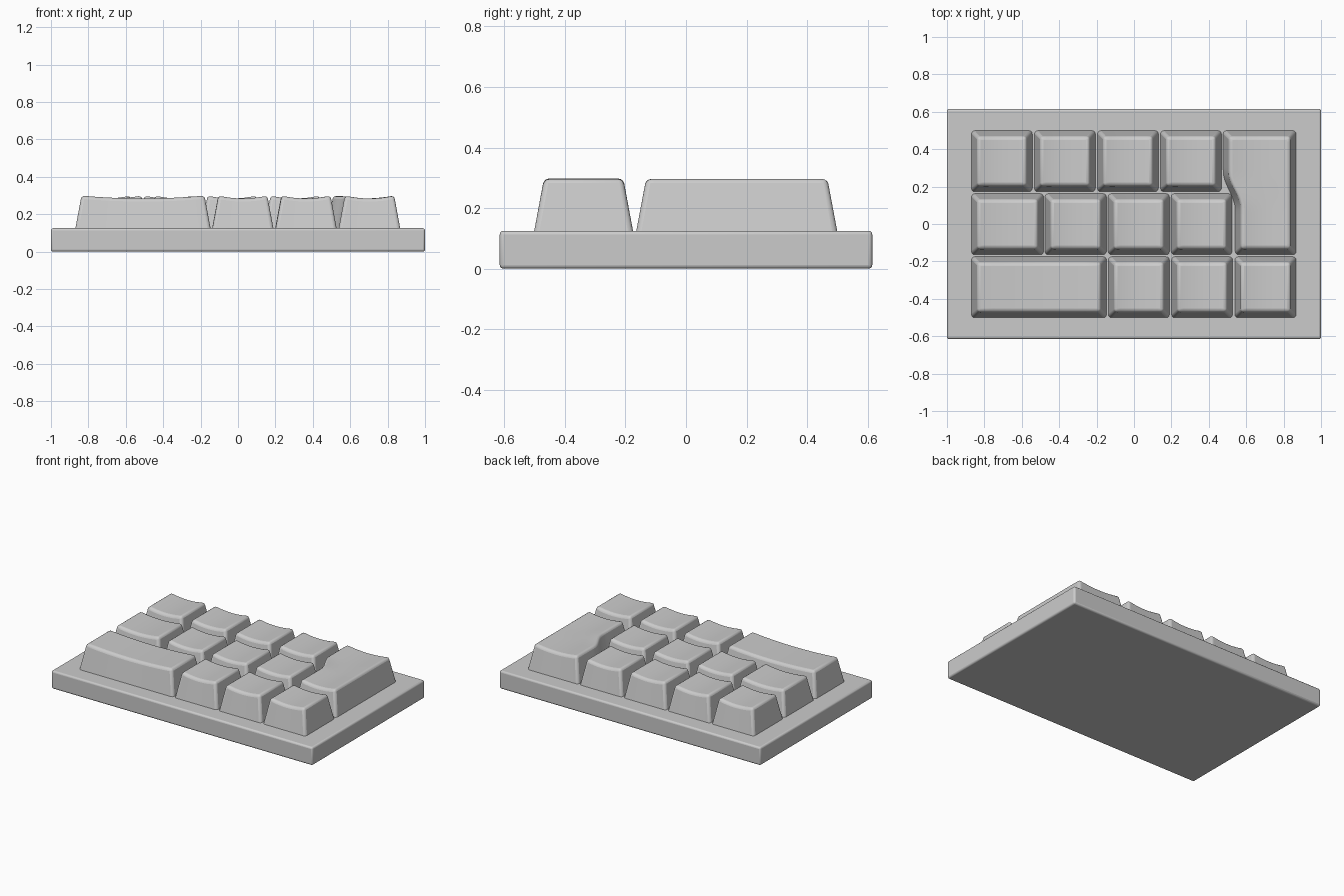
import bpy, bmesh

if "Cube" in bpy.data.objects:
    bpy.data.objects.remove(bpy.data.objects["Cube"])

BASE_Z, TOP_Z, INSET, DISH = 0.12, 0.299, 0.033, 0.015


def finish(name, bm, width, segments):
    bmesh.ops.recalc_face_normals(bm, faces=bm.faces)
    mesh = bpy.data.meshes.new(name)
    bm.to_mesh(mesh)
    bm.free()
    ob = bpy.data.objects.new(name, mesh)
    bpy.context.collection.objects.link(ob)
    bev = ob.modifiers.new("rounded_edges", 'BEVEL')
    bev.width, bev.segments = width, segments
    bev.limit_method = 'ANGLE'
    bev.angle_limit = 0.7
    bpy.ops.object.select_all(action='DESELECT')
    ob.select_set(True)
    bpy.context.view_layer.objects.active = ob
    bpy.ops.object.shade_smooth_by_angle(angle=0.6)
    return ob


def keycap(name, left, right, y0, y1, ny=1, nx=8):
    """Tapered cap with a top scooped across x; left(y) gives its left edge."""
    bm = bmesh.new()
    top, low = {}, {}
    for j in range(ny + 1):
        t = j / ny
        y = y0 + (y1 - y0) * t
        yt = y0 + INSET + (y1 - y0 - 2 * INSET) * t
        for i in range(nx + 1):
            s = i / nx
            a, b = left(y), right
            z = TOP_Z - DISH * (1 - (2 * s - 1) ** 2)
            top[i, j] = bm.verts.new((a + INSET + (b - a - 2 * INSET) * s, yt, z))
            if i in (0, nx) or j in (0, ny):
                low[i, j] = bm.verts.new((a + (b - a) * s, y, BASE_Z))
    for j in range(ny):
        for i in range(nx):
            bm.faces.new((top[i, j], top[i + 1, j], top[i + 1, j + 1], top[i, j + 1]))
    # side walls follow the outline of the grid
    ring = [(i, 0) for i in range(nx)] + [(nx, j) for j in range(ny)]
    ring += [(i, ny) for i in range(nx, 0, -1)] + [(0, j) for j in range(ny, 0, -1)]
    for p, q in zip(ring, ring[1:] + ring[:1]):
        bm.faces.new((low[p], low[q], top[q], top[p]))
    return finish(name, bm, 0.017, 3)


# base plate
bm = bmesh.new()
bmesh.ops.create_cube(bm, size=1)
for v in bm.verts:
    v.co = (v.co.x * 2, v.co.y * 1.23, (v.co.z + 0.5) * 0.125)
finish("base_plate", bm, 0.012, 3)

# rows of keys: y range and x ranges
rows = {
    "top_row": (0.172, 0.5, [(-.87, -.543), (-.533, -.206), (-.196, .131), (.141, .468)]),
    "middle_row": (-0.165, 0.163, [(-.87, -.483), (-.477, -.147), (-.139, .19), (.198, .525)]),
    "bottom_row": (-0.502, -0.174, [(-.87, -.146), (-.138, .19), (.2, .528), (.538, .868)]),
}
for row, (y0, y1, spans) in rows.items():
    for n, (a, b) in enumerate(spans, 1):
        keycap(f"{row}_key_{n}", lambda y, a=a: a, b, y0, y1)


# tall key with a left edge that steps out in an S-curve
def stepped_left(y):
    t = min(max((y - 0.08) / 0.2, 0), 1)
    return 0.54 - 0.064 * t * t * (3 - 2 * t)


keycap("tall_stepped_key", stepped_left, 0.868, -0.165, 0.5, ny=20)
